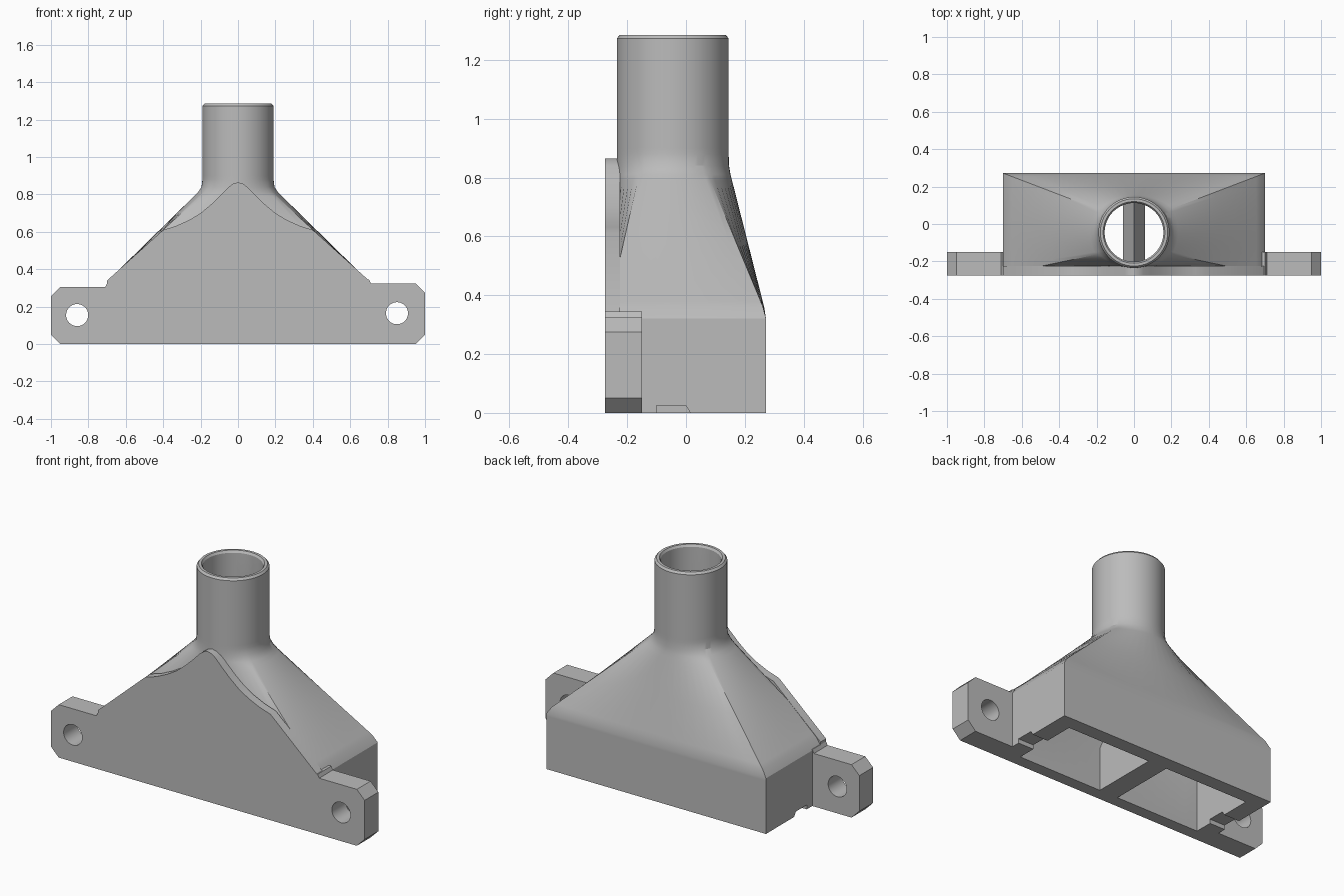
import bpy, bmesh, math
from mathutils import Vector

cube = bpy.data.objects.get("Cube")
if cube:
    bpy.data.objects.remove(cube)

grey = bpy.data.materials.new("light_grey")
grey.use_nodes = True
COLOUR = (0.5, 0.5, 0.5, 1)
grey.diffuse_color = COLOUR
grey.node_tree.nodes["Principled BSDF"].inputs["Base Color"].default_value = COLOUR

PIPE_Y = -0.045
SIDE = 16


def finish(bm, name):
    bmesh.ops.recalc_face_normals(bm, faces=bm.faces)
    mesh = bpy.data.meshes.new(name)
    bm.to_mesh(mesh)
    bm.free()
    mesh.materials.append(grey)
    obj = bpy.data.objects.new(name, mesh)
    bpy.context.collection.objects.link(obj)
    return obj


def activate(obj):
    bpy.ops.object.select_all(action='DESELECT')
    obj.select_set(True)
    bpy.context.view_layer.objects.active = obj


def smooth(obj, angle=28):
    activate(obj)
    bpy.ops.object.shade_smooth_by_angle(angle=math.radians(angle))


def cut(obj, cutter):
    cutter.hide_render = True
    mod = obj.modifiers.new("cut", 'BOOLEAN')
    mod.operation = 'DIFFERENCE'
    mod.solver = 'EXACT'
    mod.object = cutter
    activate(obj)
    bpy.ops.object.modifier_apply(modifier=mod.name)
    bpy.data.objects.remove(cutter)


def prism(name, outline, start, end, axis='Y'):
    """Extrude a closed outline along x or y."""
    bm = bmesh.new()
    put = (lambda a, b, d: (a, d, b)) if axis == 'Y' else (lambda a, b, d: (d, a, b))
    face = bm.faces.new([bm.verts.new(put(a, b, start)) for a, b in outline])
    out = bmesh.ops.extrude_face_region(bm, geom=[face])
    shift = Vector(put(0, 0, end - start))
    bmesh.ops.translate(bm, vec=shift, verts=[v for v in out["geom"] if isinstance(v, bmesh.types.BMVert)])
    return finish(bm, name)


def ring(bm, z, t, hx, front, back, radius):
    """Section blended from a rectangle (t=0) to the pipe circle (t=1)."""
    corners = [Vector(c) for c in ((hx, front), (hx, back), (-hx, back), (-hx, front))]
    angles = (-35, 35, 145, 215, 325)
    verts = []
    for k in range(4):
        for i in range(SIDE):
            f = i / SIDE
            flat = corners[k].lerp(corners[(k + 1) % 4], f)
            a = math.radians(angles[k] + (angles[k + 1] - angles[k]) * f)
            rnd = Vector((radius * math.cos(a), PIPE_Y + radius * math.sin(a)))
            p = flat.lerp(rnd, t)
            verts.append(bm.verts.new((p.x, p.y, z)))
    return verts


# Hollow hood and pipe: outer sections going up, inner ones coming down
bm = bmesh.new()
outer = dict(hx=0.7, front=-0.268, back=0.272)
inner = dict(hx=0.6, front=-0.205, back=0.19)
rings = [ring(bm, z, t, radius=r, **outer) for z, t, r in (
    (0, 0, 0.19), (0.305, 0, 0.19), (0.32, 0, 0.19), (0.36, 0.05, 0.19),
    (0.38, 0.09, 0.19), (0.58, 0.49, 0.19), (0.79, 0.91, 0.19), (0.81, 0.95, 0.19),
    (0.84, 0.99, 0.19), (0.88, 1, 0.19), (0.9, 1, 0.19), (1.273, 1, 0.19), (1.285, 1, 0.18))]
rings += [ring(bm, z, t, radius=r, **inner) for z, t, r in (
    (1.285, 1, 0.165), (1.273, 1, 0.157), (0.83, 1, 0.157), (0.3, 0, 0.157), (0, 0, 0.157))]
for low, high in zip(rings, rings[1:] + rings[:1]):
    for i in range(len(low)):
        j = (i + 1) % len(low)
        bm.faces.new((low[i], low[j], high[j], high[i]))
hood = finish(bm, "hood_and_pipe")

# Shallow notches through the bottom of both end walls
for s in (-1, 1):
    cut(hood, prism("notch_cutter", [(-0.1, -0.05), (0.045, -0.05), (0, 0.025), (-0.1, 0.025)],
                    s * 0.55, s * 0.75, 'X'))
smooth(hood)

# Front plate with a swept peak
half = [(0.7, 0), (0.7, 0.34), (0.4, 0.61), (0.33, 0.632), (0.26, 0.664), (0.2, 0.7),
        (0.14, 0.75), (0.09, 0.798), (0.05, 0.84), (0.025, 0.858)]
plate = prism("front_plate", half + [(0, 0.865)] + [(-x, z) for x, z in reversed(half)],
              -0.275, -0.225)
smooth(plate)

# Mounting lugs with chamfered ends and bolt holes
for name, s, top, hole_x, hole_z in (("left_lug", 1, 0.325, 0.85, 0.165),
                                     ("right_lug", -1, 0.305, 0.86, 0.155)):
    outline = [(0.66, 0), (0.95, 0), (1, 0.05), (1, top - 0.05), (0.95, top),
               (0.71, top), (0.7, top + 0.02), (0.66, top + 0.02)]
    lug = prism(name, [(s * x, z) for x, z in outline], -0.275, -0.15)
    circle = [(s * hole_x + 0.059 * math.cos(a), hole_z + 0.059 * math.sin(a))
              for a in (math.tau * i / 40 for i in range(40))]
    cut(lug, prism("hole_cutter", circle, -0.4, 0))
    smooth(lug)

# Wedge-topped wall dividing the inside
prism("inner_divider", [(-0.06, 0), (0.06, 0), (0.06, 0.25), (0, 0.4), (-0.06, 0.25)], -0.21, 0.2)
